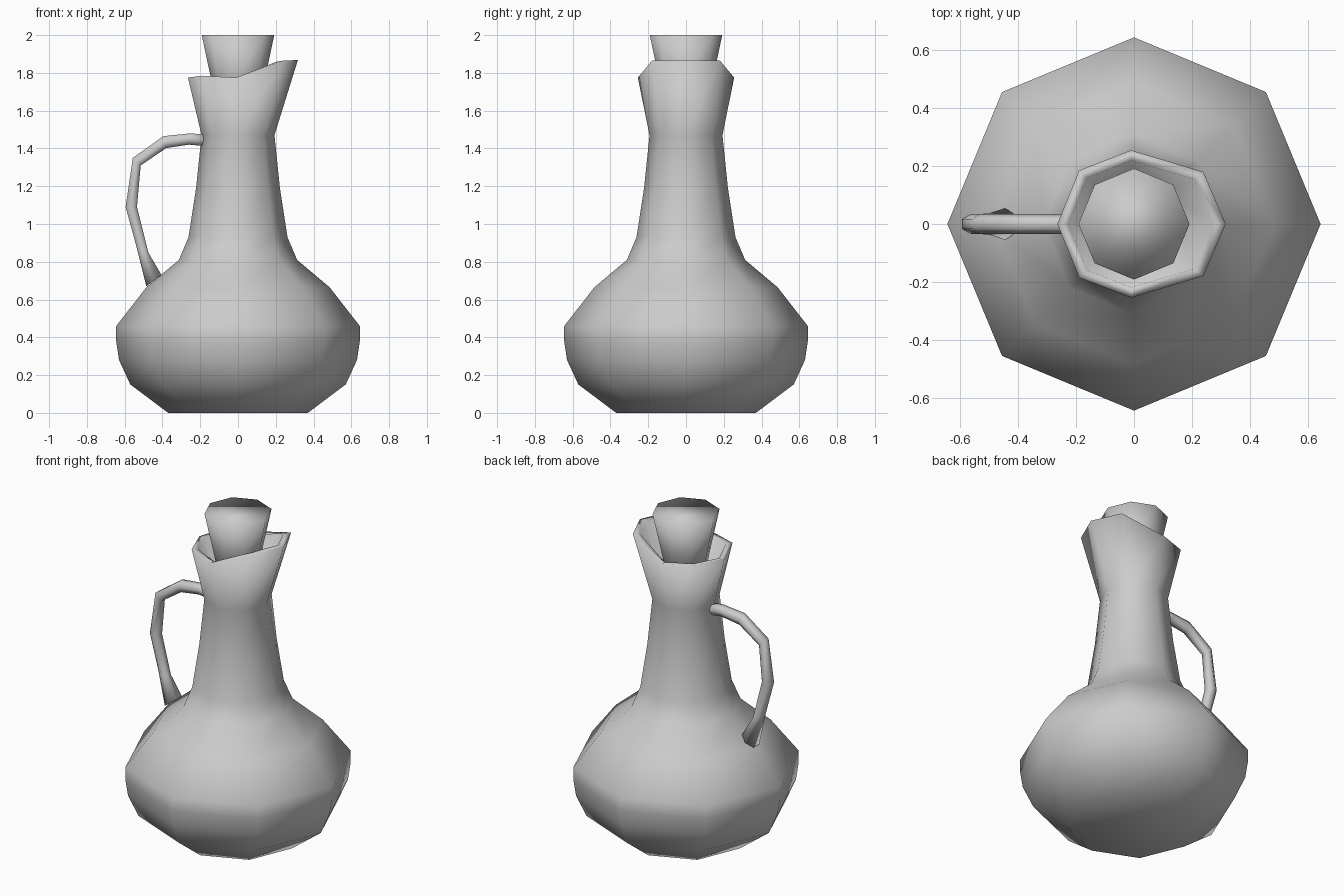
import bpy
import math
from mathutils import Vector

if "Cube" in bpy.data.objects:
    bpy.data.objects.remove(bpy.data.objects["Cube"])

SIDES = 8


def octagon(r, z):
    return [(r * math.cos(i * math.tau / SIDES), r * math.sin(i * math.tau / SIDES), z)
            for i in range(SIDES)]


def loft(name, rings):
    """Skin a list of equal-length rings and cap both ends."""
    n = len(rings[0])
    verts = [v for ring in rings for v in ring]
    faces = [tuple(reversed(range(n)))]
    for k in range(len(rings) - 1):
        for i in range(n):
            j = (i + 1) % n
            faces.append((k * n + i, k * n + j, (k + 1) * n + j, (k + 1) * n + i))
    faces.append(tuple(range(len(verts) - n, len(verts))))
    mesh = bpy.data.meshes.new(name)
    mesh.from_pydata(verts, [], faces)
    mesh.shade_smooth()
    obj = bpy.data.objects.new(name, mesh)
    bpy.context.collection.objects.link(obj)
    return obj


# Lip: eight sides, pulled up and outward into a spout on +x
half = [(0.317, 0, 1.868), (0.24, 0.18, 1.865), (-0.01, 0.255, 1.775),
        (-0.19, 0.185, 1.785), (-0.265, 0, 1.775)]
lip = half + [(x, -y, z) for x, y, z in half[3:0:-1]]
inner_lip = [(x * 0.86, y * 0.86, z - 0.005) for x, y, z in lip]

# Jug body: base, belly, shoulder, neck, lip, then the inside of the neck
profile = [(0.37, 0), (0.57, 0.15), (0.63, 0.28), (0.645, 0.38), (0.645, 0.46),
           (0.485, 0.665), (0.313, 0.81), (0.262, 0.93), (0.222, 1.19), (0.193, 1.47)]
rings = [octagon(r, z) for r, z in profile]
loft("jug_body", rings + [lip, inner_lip, octagon(0.155, 1.48)])

# Tapered stopper
loft("stopper", [octagon(0.10, 1.56), octagon(0.145, 1.78), octagon(0.192, 2.0)])

# Handle: outer (x, z), inner (x, z), sideways radius of each six-sided ring
stations = [((-0.17, 1.472), (-0.17, 1.412), 0.034),
            ((-0.25, 1.48), (-0.26, 1.42), 0.034),
            ((-0.395, 1.465), (-0.38, 1.402), 0.034),
            ((-0.557, 1.35), (-0.515, 1.31), 0.034),
            ((-0.595, 1.09), (-0.535, 1.09), 0.034),
            ((-0.535, 0.87), (-0.475, 0.85), 0.036),
            ((-0.485, 0.67), (-0.405, 0.73), 0.055)]
handle_rings = []
for outer, inner, r in stations:
    a, b = Vector((outer[0], 0, outer[1])), Vector((inner[0], 0, inner[1]))
    mid, arm = (a + b) / 2, (a - b) / 2 / math.cos(math.pi / 6)
    handle_rings.append([mid + arm * math.sin(t) + Vector((0, r * math.cos(t), 0))
                         for t in (i * math.tau / 6 for i in range(6))])
handle = loft("handle", [list(reversed(ring)) for ring in handle_rings])

# Make the handle's faces point outward
import bmesh
bm = bmesh.new()
bm.from_mesh(handle.data)
bmesh.ops.recalc_face_normals(bm, faces=bm.faces)
bm.to_mesh(handle.data)
bm.free()
